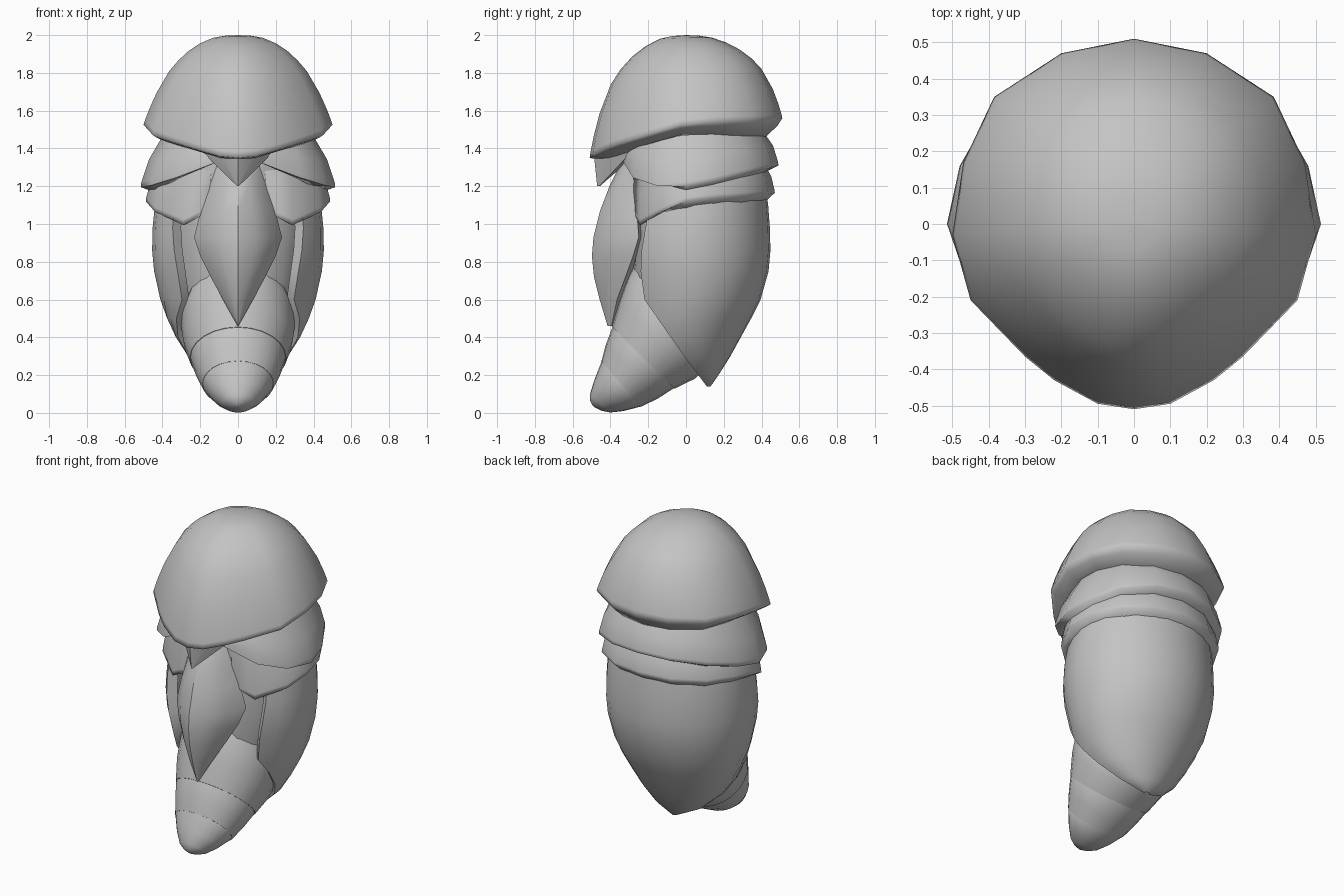
import bpy, bmesh, math
from math import sin, cos, pi, radians

shell_mat = bpy.data.materials.new("shell grey")
shell_mat.diffuse_color = (0.55, 0.55, 0.55, 1)


def loft(name, rings, angle=35):
    """Skin closed rings of equal point count and cap both ends."""
    bm = bmesh.new()
    vs = [[bm.verts.new(p) for p in r] for r in rings]
    n = len(rings[0])
    for a, b in zip(vs, vs[1:]):
        for i in range(n):
            j = (i + 1) % n
            bm.faces.new((a[i], a[j], b[j], b[i]))
    bm.faces.new(vs[0])
    bm.faces.new(vs[-1])
    bmesh.ops.remove_doubles(bm, verts=bm.verts, dist=0.0005)
    bmesh.ops.recalc_face_normals(bm, faces=bm.faces)
    me = bpy.data.meshes.new(name)
    bm.to_mesh(me)
    bm.free()
    me.materials.append(shell_mat)
    ob = bpy.data.objects.new(name, me)
    bpy.context.collection.objects.link(ob)
    bpy.ops.object.select_all(action='DESELECT')
    bpy.context.view_layer.objects.active = ob
    ob.select_set(True)
    bpy.ops.object.shade_smooth_by_angle(angle=radians(angle))
    return ob


def flip(p):
    return (-p[0],) + tuple(p[1:])


# Domed hood: rim points from back to front on one side, mirrored to a loop
rim = [(0, .51, 1.56), (.2, .47, 1.555), (.385, .35, 1.55), (.47, .17, 1.545),
       (.5, -.03, 1.525), (.45, -.21, 1.47), (.3, -.365, 1.42),
       (.22, -.43, 1.395), (.1, -.495, 1.36), (0, -.51, 1.35)]
rim = rim + [flip(p) for p in rim[-2:0:-1]]
# the sides of the dome are a little slimmer than its front and back
rings = [[(x * s * (1 - .5 * s * s * (1 - s)), y * s, 2 - (2 - z) * d) for x, y, z in rim]
         for s, d in [(.002, 0), (.14, .007), (.27, .03), (.42, .09), (.56, .175),
                      (.68, .28), (.78, .4), (.9, .645), (.96, .83), (.99, .95), (1, 1)]]
# rolled underside
rings += [[(x * s, y * s, z - k * (.055 + .085 * y)) for x, y, z in rim]
          for s, k in ((.95, .4), (.83, 1), (.72, 1), (.6, .8))]
loft("head_hood", rings, 120)

# Pointed chin under the hood
top = [(.19, -.30), (.10, -.42), (0, -.488), (-.10, -.42), (-.19, -.30), (0, -.26)]
loft("chin", [[(x, y, 1.41) for x, y in top],
              [(x * .93, y, 1.37) for x, y in top],
              [(x * .02, -.465 + (y + .4) * .06, 1.2) for x, y in top]], 30)


# Collars: a flaring plate swept round the back, open at the front
def collar(name, path, bulge):
    path = [flip(p) for p in path[:0:-1]] + path
    secs = []
    for x, y, z, zt, s in path:
        m, q = (1 + s) / 2 + bulge, .97 + .03 * s
        secs.append([(x * s, y * s, zt), (x * m, y * m, (z + zt) / 2 + .01),
                     (x * q, y * q, z + (zt - z) * .1), (x, y, z),
                     (x * (s + .04), y * (s + .04), z - .035 + .035 * (y < -.1)),
                     (x * (s - .06), y * (s - .06), zt - .02)])
    loft(name, secs, 80)


collar("upper_collar", [
    (0, .49, 1.31, 1.5, .82), (.2, .455, 1.30, 1.5, .82), (.38, .335, 1.27, 1.5, .82),
    (.48, .16, 1.225, 1.49, .79), (.515, 0, 1.195, 1.47, .77), (.46, -.16, 1.205, 1.46, .79),
    (.33, -.28, 1.245, 1.43, .88), (.12, -.33, 1.325, 1.39, .94)], .03)
collar("lower_collar", [
    (0, .47, 1.165, 1.32, .88), (.2, .435, 1.16, 1.32, .88), (.37, .32, 1.15, 1.32, .88),
    (.46, .16, 1.14, 1.32, .87), (.488, 0, 1.12, 1.32, .85), (.44, -.13, 1.065, 1.3, .87),
    (.29, -.245, .995, 1.3, .93), (.15, -.28, 1.07, 1.28, .96)], .02)


# Back shell: thick egg-shaped wrap, open at the front, pointed below
def shell_ring(z, w, yb, yf, amax):
    am, n = radians(amax), 10
    pts = []
    for i in range(-n, n + 1):
        a = am * i / n
        t = (cos(a) - cos(am)) / (1 - cos(am))
        pts.append((w * sin(a), yf + (yb - yf) * t, z))
    c = (yb + yf) / 2
    return pts + [(x * .87, c + (y - c) * .87, z) for x, y, z in reversed(pts)]


loft("back_shell", [shell_ring(*r) for r in [
    (1.35, .40, .40, -.17, 130), (1.1, .44, .435, -.19, 130), (.98, .452, .444, -.215, 130),
    (.86, .455, .447, -.235, 132), (.75, .445, .437, -.24, 134), (.6, .412, .395, -.22, 134),
    (.5, .377, .345, -.15, 120), (.4, .33, .29, -.08, 106), (.3, .265, .235, -.01, 95),
    (.2, .155, .172, .065, 90), (.14, .02, .13, .11, 90)]], 60)

# Inner body seen in the shell opening
loft("inner_body", [[(w * cos(k * pi / 12), (yb + yf) / 2 + (yb - yf) / 2 * sin(k * pi / 12), z)
                     for k in range(24)]
                    for z, w, yb, yf in [(1.52, .34, .36, -.28), (1.24, .37, .36, -.3),
                                         (.95, .37, .36, -.26), (.7, .33, .34, -.29),
                                         (.45, .24, .2, -.2)]], 40)


# Tail: three overlapping tilted segments, rings given by front and back points
def tail_ring(yf, zf, yb, zb, w):
    return [(w * sin(k * pi / 12),
             (yf + yb) / 2 + (yf - yb) / 2 * cos(k * pi / 12),
             (zf + zb) / 2 + (zf - zb) / 2 * cos(k * pi / 12)) for k in range(24)]


segments = {
    "tail_base": [(-.25, .82, .16, .38, .26), (-.305, .73, .13, .25, .305),
                  (-.355, .59, .045, .18, .29), (-.392, .455, -.06, .128, .255)],
    "tail_middle": [(-.35, .52, 0, .2, .245), (-.389, .455, -.065, .13, .252),
                    (-.425, .36, -.15, .075, .222), (-.447, .275, -.243, .031, .189)],
    "tail_tip": [(-.42, .33, -.18, .08, .18), (-.446, .275, -.245, .032, .187),
                 (-.485, .175, -.33, .01, .135), (-.508, .1, -.4, .002, .085),
                 (-.508, .065, -.45, .012, .04), (-.495, .04, -.485, .03, .006)],
}
for name, data in segments.items():
    loft(name, [tail_ring(*d) for d in data], 40)

# Kite-shaped belly plate with a soft central ridge: height, half width, ridge y, edge y
rings = []
for z, w, c, e in [(1.39, .08, -.295, -.27), (1.3, .115, -.355, -.28), (1.2, .15, -.405, -.275),
                   (1.07, .197, -.455, -.26), (.93, .233, -.49, -.25), (.83, .2, -.498, -.28),
                   (.72, .145, -.487, -.32), (.6, .08, -.457, -.365), (.46, .002, -.415, -.395)]:
    half = [(w, e), (w * .75, e + (c - e) * .48), (w * .4, e + (c - e) * .83)]
    ring = half + [(0, c)] + [flip(p) for p in reversed(half)] + [(0, e + .03)]
    rings.append([(x, y, z) for x, y in ring])
loft("belly_plate", rings, 40)
